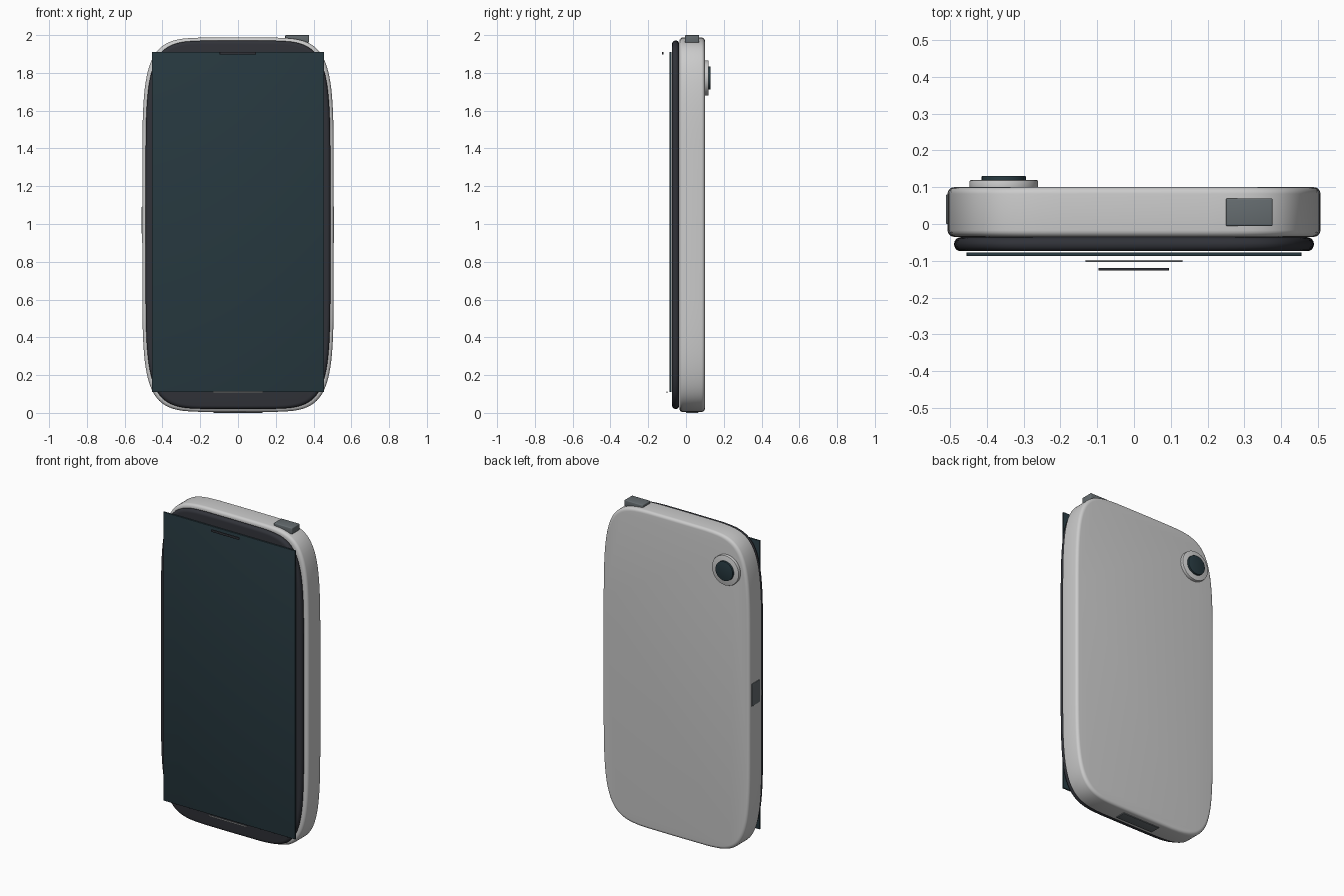
import bpy, bmesh, math

if "Cube" in bpy.data.objects:
    bpy.data.objects.remove(bpy.data.objects["Cube"])


def material(name, rgb):
    m = bpy.data.materials.new(name)
    m.diffuse_color = (*rgb, 1)
    m.use_nodes = True
    m.node_tree.nodes["Principled BSDF"].inputs["Base Color"].default_value = m.diffuse_color
    return m


DARK = material("dark_glass", (0.02, 0.04, 0.05))
BLACK = material("black_rim", (0.03, 0.032, 0.04))
BUTTON = material("button_grey", (0.13, 0.15, 0.16))
SILVER = material("silver", (0.45, 0.46, 0.47))


def finish(name, bm, mat):
    bmesh.ops.recalc_face_normals(bm, faces=bm.faces[:])
    me = bpy.data.meshes.new(name)
    bm.to_mesh(me)
    bm.free()
    ob = bpy.data.objects.new(name, me)
    bpy.context.collection.objects.link(ob)
    if mat:
        me.materials.append(mat)
    bpy.ops.object.select_all(action='DESELECT')
    bpy.context.view_layer.objects.active = ob
    ob.select_set(True)
    bpy.ops.object.shade_smooth_by_angle(angle=math.radians(35))
    return ob


def slab(name, centre, a, b, y0, y1, power, radius, mat=None, seg=96, steps=5):
    """Superellipse outline in XZ, lofted along Y with rounded rims."""
    cx, cz = centre
    arc = [math.pi / 2 * i / steps for i in range(steps + 1)]
    front = [(y0 + radius * (1 - math.sin(t)), radius * (1 - math.cos(t))) for t in reversed(arc)]
    back = [(y1 - radius * (1 - math.sin(t)), radius * (1 - math.cos(t))) for t in arc]
    bm = bmesh.new()
    rings = []
    for y, inset in front + back:
        ring = []
        for i in range(seg):
            t = 2 * math.pi * i / seg
            c, s = math.cos(t), math.sin(t)
            x = math.copysign(abs(c) ** (2 / power), c) * (a - inset)
            z = math.copysign(abs(s) ** (2 / power), s) * (b - inset)
            ring.append(bm.verts.new((cx + x, y, cz + z)))
        rings.append(ring)
    for r, q in zip(rings, rings[1:]):
        for i in range(seg):
            j = (i + 1) % seg
            bm.faces.new((r[i], r[j], q[j], q[i]))
    bm.faces.new(rings[0])
    bm.faces.new(rings[-1])
    return finish(name, bm, mat)


def box(name, x, y, z, bevel=0, mat=None):
    """Box from (min, max) ranges with optional rounded edges."""
    bm = bmesh.new()
    bmesh.ops.create_cube(bm, size=1)
    for v in bm.verts:
        v.co = [(r[0] + r[1]) / 2 + c * (r[1] - r[0]) for c, r in zip(v.co, (x, y, z))]
    if bevel:
        bmesh.ops.bevel(bm, geom=bm.edges[:], offset=bevel, segments=3,
                        profile=0.5, affect='EDGES')
    return finish(name, bm, mat)


# Main shell and dark front rim
slab("body_shell", (0, 0.996), 0.507, 0.991, -0.035, 0.10, 6, 0.018)
slab("front_rim", (0, 0.996), 0.489, 0.975, -0.074, -0.036, 6, 0.018, BLACK)

# Screen with its floating earpiece and bottom bar
box("screen", (-0.455, 0.455), (-0.087, -0.077), (0.11, 1.91), 0.001, DARK)
box("earpiece", (-0.097, 0.095), (-0.127, -0.119), (1.897, 1.911), 0.002, BLACK)
box("bottom_bar", (-0.132, 0.132), (-0.103, -0.098), (0.104, 0.112), 0.001, SILVER)

# Rear camera
slab("camera_ring", (-0.354, 1.773), 0.093, 0.093, 0.09, 0.119, 2, 0.003, None, 48, 2)
slab("camera_lens", (-0.354, 1.773), 0.06, 0.06, 0.105, 0.131, 2, 0.002, DARK, 48, 2)

# Top button, side button and bottom port
box("top_button", (0.25, 0.377), (-0.006, 0.07), (1.96, 2.0), 0.005, BUTTON)
box("side_button", (-0.511, -0.49), (0.0, 0.08), (0.95, 1.09), 0.003, BUTTON)
box("bottom_port", (-0.13, 0.13), (0.0, 0.065), (0.0, 0.02), 0.002, BUTTON)
